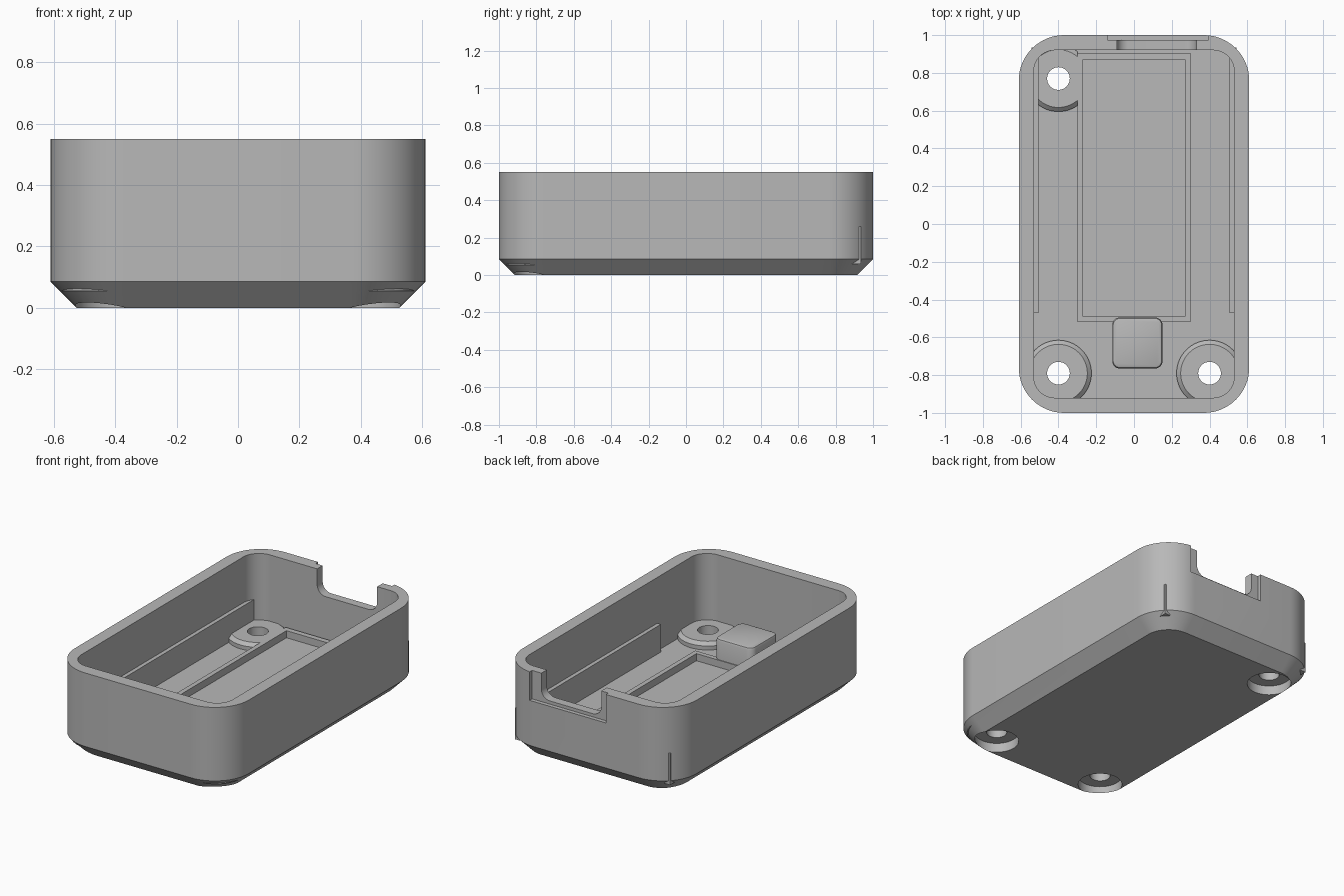
import bpy, bmesh, math
from mathutils import Vector

cube = bpy.data.objects.get("Cube")
if cube:
    bpy.data.objects.remove(cube, do_unlink=True)

GREY = (0.48, 0.48, 0.48, 1)
mat = bpy.data.materials.new("matte grey")
mat.use_nodes = True
mat.diffuse_color = GREY
mat.node_tree.nodes["Principled BSDF"].inputs["Base Color"].default_value = GREY


def rounded(hx, hy, r, n=16):
    """Outline of a rounded rectangle, counter-clockwise."""
    pts = []
    for q, (sx, sy) in enumerate([(1, 1), (-1, 1), (-1, -1), (1, -1)]):
        for i in range(n + 1):
            a = math.pi / 2 * (q + i / n)
            pts.append((sx * (hx - r) + r * math.cos(a), sy * (hy - r) + r * math.sin(a)))
    return pts


def circle(r, n=64):
    return [(r * math.cos(2 * math.pi * i / n), r * math.sin(2 * math.pi * i / n)) for i in range(n)]


def loft(name, levels, centre=(0, 0), upright=False):
    """Solid through (height, outline) levels; upright turns the height axis along y."""
    bm = bmesh.new()
    rings = []
    for h, outline in levels:
        rings.append([bm.verts.new((centre[0] + x, h, centre[1] + y) if upright
                                   else (centre[0] + x, centre[1] + y, h)) for x, y in outline])
    for a, b in zip(rings, rings[1:]):
        for i in range(len(a)):
            j = (i + 1) % len(a)
            bm.faces.new((a[i], a[j], b[j], b[i]))
    bm.faces.new(rings[0][::-1])
    bm.faces.new(rings[-1])
    bmesh.ops.recalc_face_normals(bm, faces=bm.faces)
    mesh = bpy.data.meshes.new(name)
    bm.to_mesh(mesh)
    bm.free()
    mesh.materials.append(mat)
    ob = bpy.data.objects.new(name, mesh)
    bpy.context.collection.objects.link(ob)
    return ob


def box(name, lo, hi):
    c = (Vector(lo) + Vector(hi)) / 2
    d = (Vector(hi) - Vector(lo)) / 2
    outline = [(-d.x, -d.y), (d.x, -d.y), (d.x, d.y), (-d.x, d.y)]
    return loft(name, [(lo[2], outline), (hi[2], outline)], (c.x, c.y))


def cut(ob, cutters):
    for c in cutters:
        m = ob.modifiers.new("cut", "BOOLEAN")
        m.operation, m.solver, m.object = "DIFFERENCE", "EXACT", c
        c.hide_render = True
        bpy.context.view_layer.objects.active = ob
        bpy.ops.object.modifier_apply(modifier=m.name)


FLOOR, TOP, BOSS_TOP = 0.085, 0.55, 0.13

# Case body with chamfered base
shell = loft("case_shell", [(0, rounded(0.525, 0.915, 0.155)),
                            (FLOOR, rounded(0.61, 1, 0.24)), (TOP, rounded(0.61, 1, 0.24))])
inner = rounded(0.53, 0.92, 0.11)
cavity = loft("cavity_cutter", [(FLOOR, inner), (TOP + 0.1, inner)])

# Connector opening in the back wall: shallow outer recess and rounded slot
recess = box("recess_cutter", (-0.14, 0.975, 0.37), (0.395, 1.1, 0.7))
slot_shape = rounded(0.21, 0.2, 0.06)
slot = loft("slot_cutter", [(0.85, slot_shape), (1.1, slot_shape)], (0.12, 0.59), upright=True)

# Screw holes with counterbores underneath
screws = [(-0.4, 0.77), (-0.4, -0.79), (0.4, -0.79)]
holes = []
for p in screws:
    holes.append(loft("hole_cutter", [(-0.1, circle(0.06)), (0.3, circle(0.06))], p))
    holes.append(loft("counterbore_cutter", [(-0.1, circle(0.13)), (0.06, circle(0.13))], p))
cut(shell, [cavity, recess, slot] + holes)
parts = [shell]

# Raised rectangular frame on the floor
frame = box("floor_frame", (-0.3, -0.52, 0.06), (0.3, 0.905, BOSS_TOP))
pocket = box("pocket_cutter", (-0.27, -0.49, FLOOR), (0.27, 0.87, 0.3))
cut(frame, [pocket])
parts.append(frame)

# Screw bosses with bevelled rims, kept clear of the frame
for i, p in enumerate(screws):
    boss = loft("screw_boss_%d" % (i + 1), [(0.055, circle(0.175)), (BOSS_TOP - 0.02, circle(0.175)),
                                           (BOSS_TOP, circle(0.153))], p)
    clear = box("boss_clearance_cutter", (-0.3, -0.52, 0), (0.3, 1.1, 0.3))
    cut(boss, holes + [clear])
    bpy.data.objects.remove(clear, do_unlink=True)
    parts.append(boss)

# Side ribs, ending through the back corners
for side, s in (("left", 1), ("right", -1)):
    xs = sorted((s * 0.505, s * 0.543))
    parts.append(box(side + "_rib", (xs[0], -0.47, 0.06), (xs[1], 0.935, 0.26)))

# Rounded support block
post = rounded(0.133, 0.135, 0.04)
parts.append(loft("support_block", [(0.06, post), (0.245, post), (0.256, rounded(0.128, 0.13, 0.035)),
                                    (0.26, rounded(0.118, 0.12, 0.025))], (0.018, -0.63)))

for c in [cavity, recess, slot, pocket] + holes:
    bpy.data.objects.remove(c, do_unlink=True)

for ob in parts:
    bpy.ops.object.select_all(action="DESELECT")
    ob.select_set(True)
    bpy.context.view_layer.objects.active = ob
    bpy.ops.object.shade_smooth_by_angle(angle=math.radians(25))
